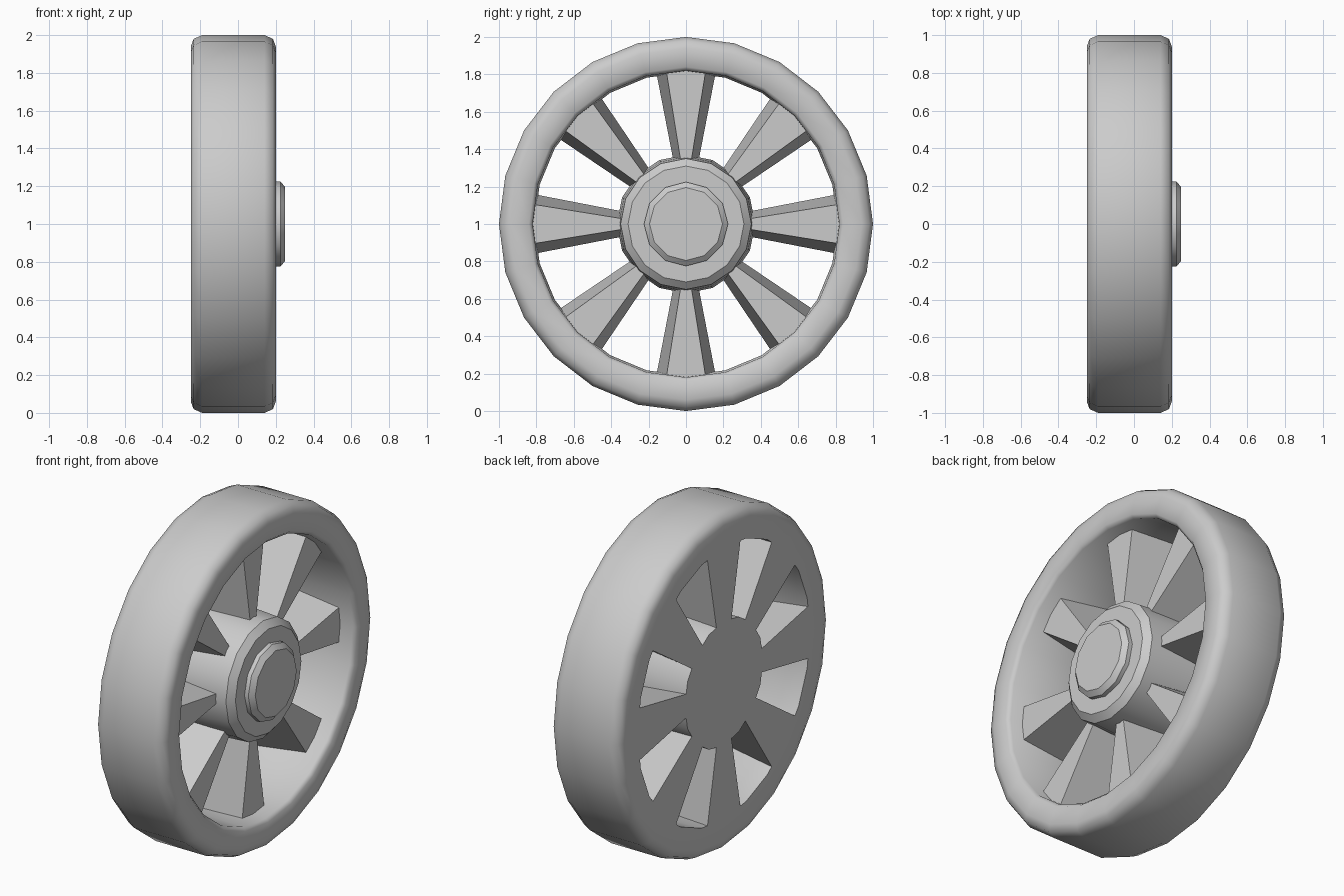
import bpy, bmesh
from math import pi, radians
from mathutils import Matrix, Vector

cube = bpy.data.objects.get("Cube")
if cube:
    bpy.data.objects.remove(cube)

grey = bpy.data.materials.new("plain grey")
grey.use_nodes = True
grey.diffuse_color = (0.6, 0.6, 0.6, 1)
grey.node_tree.nodes["Principled BSDF"].inputs["Base Color"].default_value = (0.6, 0.6, 0.6, 1)

BACK = -0.25      # flat rear plane of the wheel
SPOKES = 8


def finish(name, bm, smooth=None):
    """Turn a bmesh into an object standing on the ground."""
    bmesh.ops.recalc_face_normals(bm, faces=bm.faces)
    mesh = bpy.data.meshes.new(name)
    bm.to_mesh(mesh)
    bm.free()
    mesh.materials.append(grey)
    obj = bpy.data.objects.new(name, mesh)
    obj.location.z = 1
    bpy.context.collection.objects.link(obj)
    if smooth:
        bpy.ops.object.select_all(action='DESELECT')
        obj.select_set(True)
        bpy.context.view_layer.objects.active = obj
        bpy.ops.object.shade_smooth_by_angle(angle=radians(smooth))
    return obj


def lathe(name, profile, sides, closed=False, smooth=35):
    """Spin (x, radius) points about the x axis; open profiles get end caps."""
    bm = bmesh.new()
    rings = []
    for i in range(sides):
        turn = Matrix.Rotation(2 * pi * i / sides, 3, 'X')
        rings.append([bm.verts.new(turn @ Vector((x, 0, r))) for x, r in profile])
    n = len(profile)
    for i in range(sides):
        a, b = rings[i], rings[(i + 1) % sides]
        for j in range(n if closed else n - 1):
            k = (j + 1) % n
            bm.faces.new((a[j], a[k], b[k], b[j]))
    if not closed:
        for j in (0, n - 1):
            bm.faces.new([ring[j] for ring in rings])
    return finish(name, bm, smooth)


# Rim with softened outer edges
lathe("rim", [(BACK, 0.81), (BACK, 0.94), (-0.235, 0.98), (-0.19, 1.0),
              (0.14, 1.0), (0.185, 0.98), (0.2, 0.94), (0.2, 0.84),
              (0.18, 0.82)], 24, closed=True, smooth=50)

# Hub, flared toward the rear, and its raised cap
lathe("hub", [(BACK, 0.37), (0.0, 0.36), (0.165, 0.35), (0.2, 0.31)], 16)
lathe("hub_cap", [(0.19, 0.225), (0.225, 0.225), (0.25, 0.195)], 12)

# Spokes: wedges widening outward, broader at the rear than at the front
bm = bmesh.new()
for s in range(SPOKES):
    turn = Matrix.Rotation(2 * pi * s / SPOKES, 3, 'X')
    ends = []
    for r, rear, front in ((0.3, 0.06, 0.022), (0.817, 0.16, 0.105)):
        section = [(BACK, -rear), (BACK, rear), (0.1, front), (0.1, -front)]
        ends.append([bm.verts.new(turn @ Vector((x, y, r))) for x, y in section])
    inner, outer = ends
    bm.faces.new(inner)
    bm.faces.new(outer)
    for j in range(4):
        k = (j + 1) % 4
        bm.faces.new((inner[j], inner[k], outer[k], outer[j]))
finish("spokes", bm)
